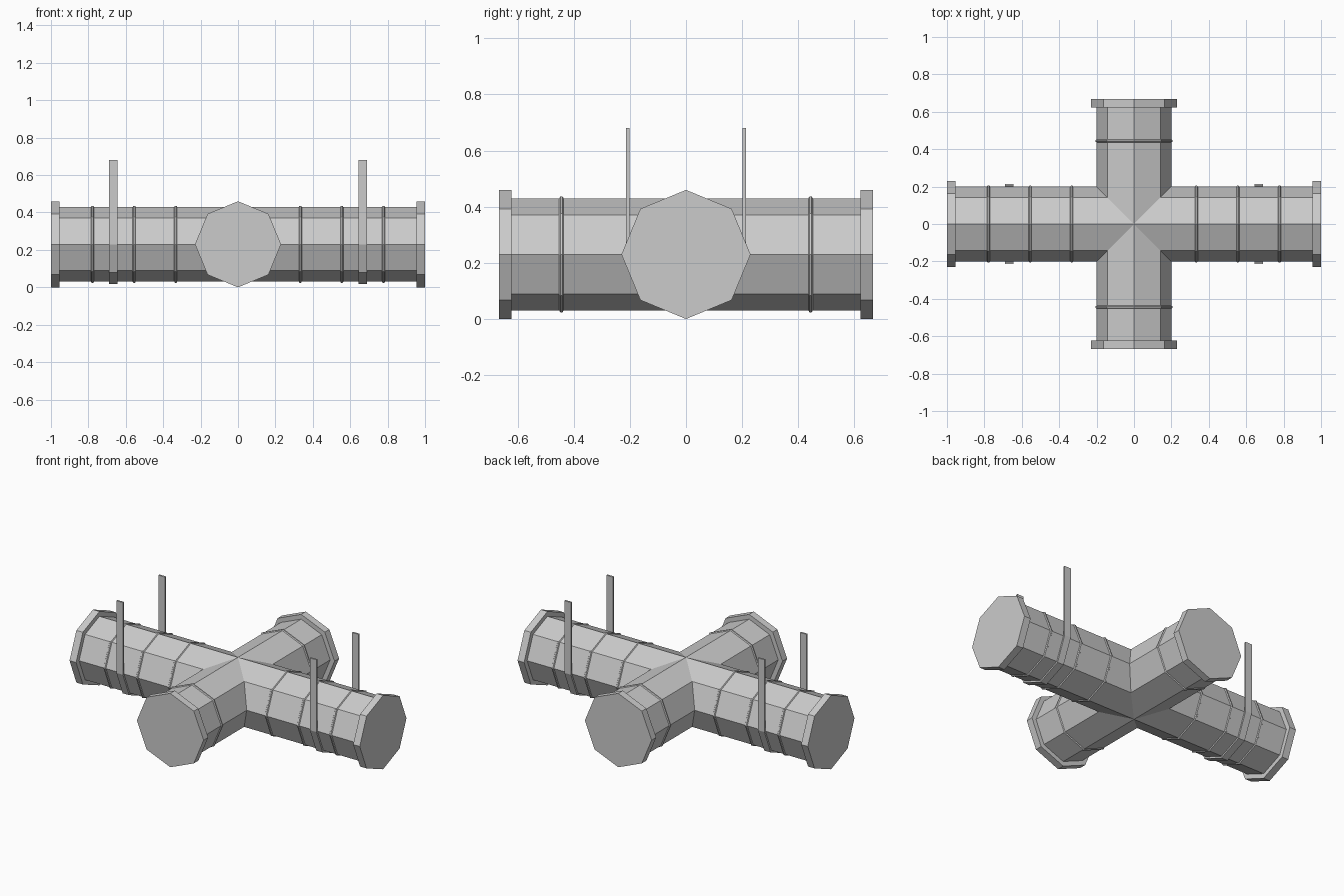
import bpy, bmesh
from math import sin, cos, pi

if "Cube" in bpy.data.objects:
    bpy.data.objects.remove(bpy.data.objects["Cube"])

CZ = 0.23      # height of pipe axis
R = 0.2        # pipe radius
RF = 0.23      # flange radius
SIDES = 8


def finish(bm, name):
    bmesh.ops.remove_doubles(bm, verts=bm.verts, dist=1e-4)
    bmesh.ops.recalc_face_normals(bm, faces=bm.faces)
    me = bpy.data.meshes.new(name)
    bm.to_mesh(me)
    bm.free()
    ob = bpy.data.objects.new(name, me)
    bpy.context.collection.objects.link(ob)
    return ob


def add_arm(bm, length, seams, turn):
    """Octagonal arm mitred at the junction, with raised seams and a capped flange."""
    profile = [(0, R)]
    for s in seams:
        profile += [(s - 0.008, R), (s - 0.004, R + 0.006),
                    (s + 0.004, R + 0.006), (s + 0.008, R)]
    f = length - 0.045
    profile += [(f, R), (f, RF), (length, RF)]
    c, s_ = round(cos(turn)), round(sin(turn))
    rings = []
    for i, (d, r) in enumerate(profile):
        ring = []
        for k in range(SIDES):
            a = 2 * pi * k / SIDES
            side, up = r * cos(a), r * sin(a)
            along = abs(side) if i == 0 else d   # mitre the first ring
            ring.append(bm.verts.new((c * along - s_ * side,
                                      s_ * along + c * side, CZ + up)))
        rings.append(ring)
    for a, b in zip(rings, rings[1:]):
        for k in range(SIDES):
            n = (k + 1) % SIDES
            bm.faces.new((a[k], a[n], b[n], b[k]))
    bm.faces.new(rings[-1])


# Cross-shaped duct: two long arms, two short arms
bm = bmesh.new()
for i in range(4):
    if i % 2 == 0:
        add_arm(bm, 1.0, (0.333, 0.555, 0.778), i * pi / 2)
    else:
        add_arm(bm, 0.667, (0.444,), i * pi / 2)
finish(bm, "cross_pipe")


# U-shaped hanger straps: half octagon under the pipe with uprights
def hanger(name, x, width=0.045, top=0.68):
    def path(r):
        pts = [(r, top)]
        pts += [(r * cos(k * pi / 4), CZ - r * sin(k * pi / 4)) for k in range(5)]
        return pts + [(-r, top)]
    bm = bmesh.new()
    rows = []
    for o, n in zip(path(0.213), path(0.202)):
        rows.append([bm.verts.new((x + dx, y, z)) for dx, (y, z) in
                     ((-width / 2, o), (width / 2, o), (width / 2, n), (-width / 2, n))])
    for a, b in zip(rows, rows[1:]):
        for k in range(4):
            n = (k + 1) % 4
            bm.faces.new((a[k], a[n], b[n], b[k]))
    bm.faces.new(rows[0])
    bm.faces.new(rows[-1])
    finish(bm, name)


hanger("hanger_strap_left", -0.667)
hanger("hanger_strap_right", 0.667)
